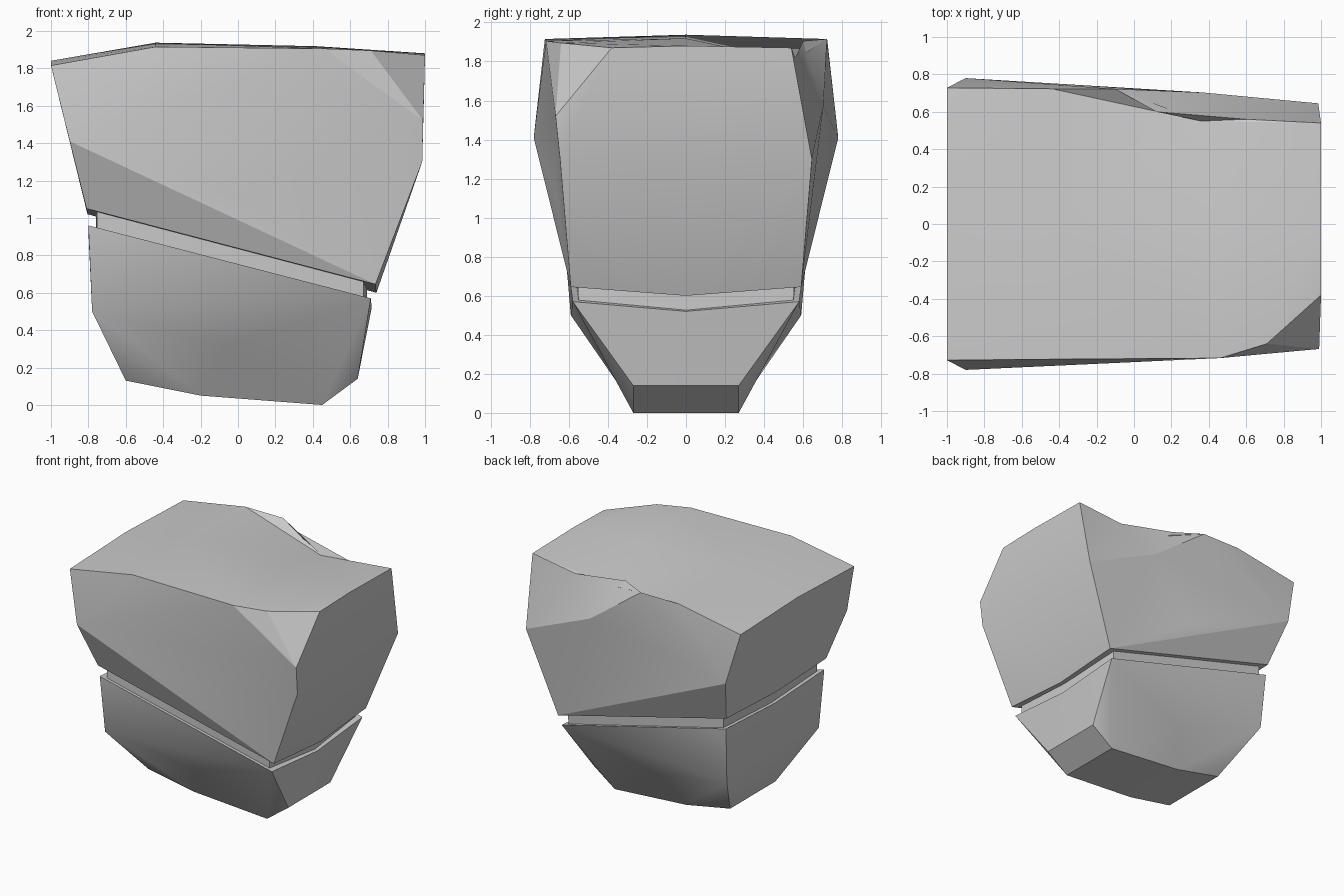
import bpy, bmesh
from mathutils import Vector

if "Cube" in bpy.data.objects:
    bpy.data.objects.remove(bpy.data.objects["Cube"])


def hull_part(name, centre, paired, single=(), dents=(), smooth=0.4):
    """Faceted block: hull of mid-line (x,z), mirrored (x,y,z) and one-sided points.
    dents: (start, end) moves of hull corners that make hollows."""
    pts = [(x, 0, z) for x, z in centre]
    pts += [(x, s * y, z) for x, y, z in paired for s in (-1, 1)]
    pts += list(single) + [a for a, b in dents]
    bm = bmesh.new()
    verts = [bm.verts.new(p) for p in pts]
    bmesh.ops.convex_hull(bm, input=verts)
    loose = [v for v in bm.verts if not v.link_faces]
    bmesh.ops.delete(bm, geom=loose, context='VERTS')
    for a, b in dents:
        v = min(bm.verts, key=lambda w: (w.co - Vector(a)).length)
        if (v.co - Vector(a)).length < 1e-4:
            v.co = b
    bmesh.ops.recalc_face_normals(bm, faces=bm.faces)
    me = bpy.data.meshes.new(name)
    bm.to_mesh(me)
    bm.free()
    ob = bpy.data.objects.new(name, me)
    bpy.context.collection.objects.link(ob)
    bpy.ops.object.select_all(action='DESELECT')
    ob.select_set(True)
    bpy.context.view_layer.objects.active = ob
    bpy.ops.object.shade_smooth_by_angle(angle=smooth)
    return ob


def both_sides(x, y0, y1, z):
    return [((x, s * y0, z), (x, s * y1, z)) for s in (-1, 1)]


# Upper block, with a chipped front right corner and a scooped back right corner
hull_part(
    "upper_block",
    centre=[(-1, 1.84), (-.44, 1.937), (.42, 1.918), (1, 1.88),
            (.74, .60), (-.805, 1.02)],
    paired=[(-1, .728, 1.815), (-.44, .723, 1.915), (-.9, .78, 1.41),
            (-.81, .64, 1.05), (.735, .59, .645), (.985, .645, 1.3)],
    single=[(.46, -.717, 1.905), (.71, -.64, 1.895), (1, -.38, 1.87),
            (.99, -.668, 1.52),
            (-.1, .722, 1.915), (1, .54, 1.87)],
    dents=both_sides(0, .70, .662, 1.1) + [
        ((.6, .66, 1.9), (.6, .56, 1.82)),
        ((.12, .712, 1.915), (.12, .60, 1.905)),
        ((.36, .65, 1.922), (.36, .55, 1.80)),
        ((.37, .73, 1.57), (.37, .703, 1.57))])

# Recessed core that forms the sloping groove
hull_part(
    "groove_core",
    centre=[(-.76, 1.15), (-.76, .85), (.69, .75), (.69, .5)],
    paired=[(-.755, .6, 1.15), (-.755, .6, .9),
            (.67, .56, .75), (.67, .55, .56)])

# Lower block tapering to a narrow keel, its top creased along the middle
hull_part(
    "lower_block",
    centre=[],
    paired=[(-.8, .63, .96), (.71, .58, .57), (-.78, .59, .5),
            (.64, .27, .14), (.45, .27, 0), (-.2, .28, .05),
            (-.6, .29, .13)],
    dents=both_sides(-.07, .50, .435, .32) + [
        ((.72, 0, .6), (.715, 0, .52)), ((-.81, 0, .99), (-.8, 0, .93))],
    smooth=0.6)
